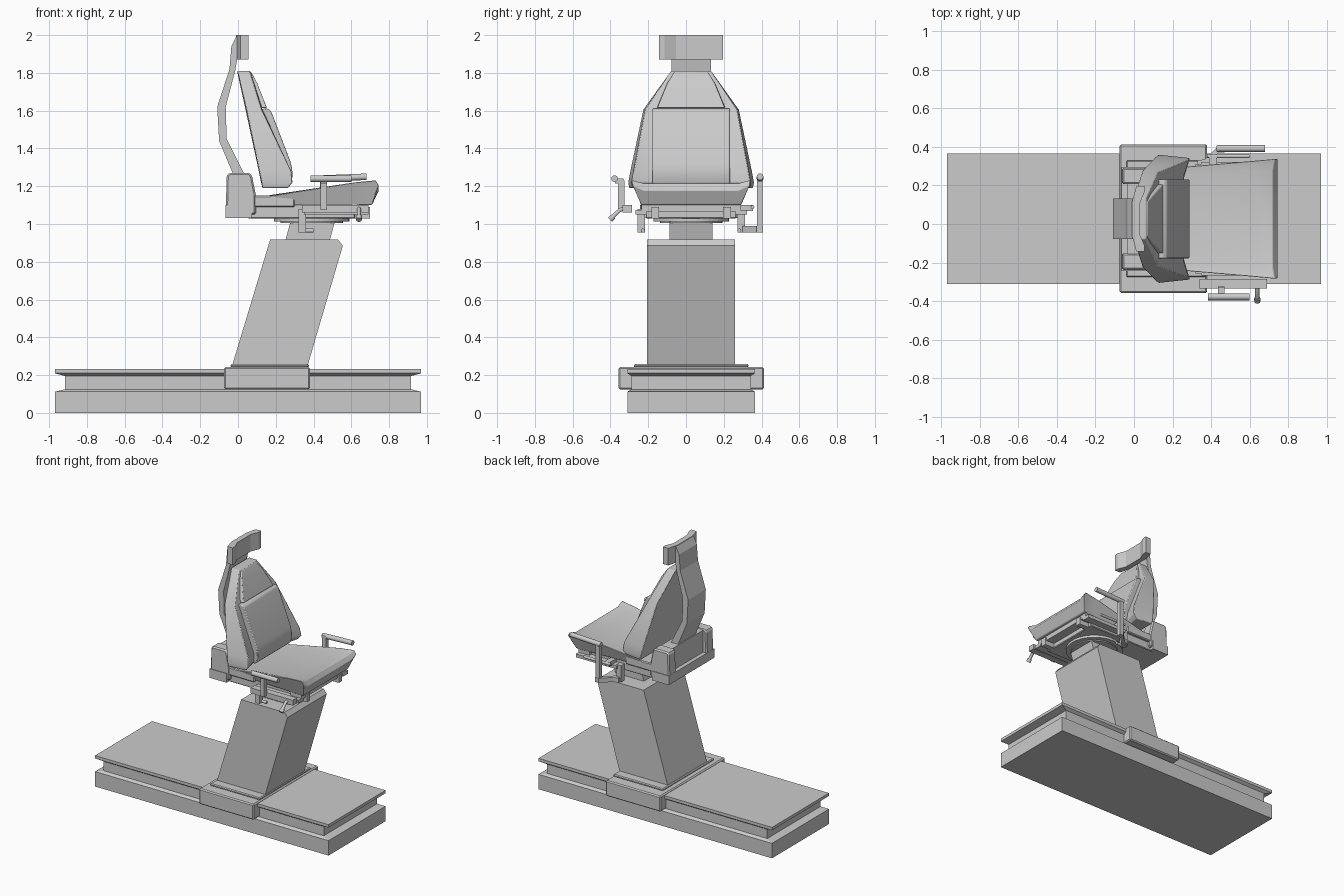
import bpy, bmesh
from mathutils import Vector

if "Cube" in bpy.data.objects:
    bpy.data.objects.remove(bpy.data.objects["Cube"])

YC = 0.027  # symmetry plane of the main body


def make(name, verts, faces, bevel=0, smooth=False, segs=2):
    me = bpy.data.meshes.new(name)
    me.from_pydata(verts, [], faces)
    bm = bmesh.new()
    bm.from_mesh(me)
    bmesh.ops.recalc_face_normals(bm, faces=bm.faces)
    bm.to_mesh(me)
    bm.free()
    ob = bpy.data.objects.new(name, me)
    bpy.context.collection.objects.link(ob)
    if bevel:
        m = ob.modifiers.new("bevel", 'BEVEL')
        m.width, m.segments, m.limit_method = bevel, segs, 'ANGLE'
    if smooth:
        bpy.ops.object.select_all(action='DESELECT')
        ob.select_set(True)
        bpy.context.view_layer.objects.active = ob
        bpy.ops.object.shade_smooth_by_angle()
    return ob


def rings(name, secs, **kw):
    """Skin a list of equal-length closed rings and cap both ends."""
    n = len(secs[0])
    verts = [p for s in secs for p in s]
    faces = [tuple(range(n)), tuple(range((len(secs) - 1) * n, len(secs) * n))]
    for k in range(len(secs) - 1):
        for i in range(n):
            j = (i + 1) % n
            faces.append((k * n + i, k * n + j, k * n + n + j, k * n + n + i))
    return make(name, verts, faces, **kw)


def loft(name, halves, **kw):
    """Loft half sections (x, half width, z), mirrored about the middle."""
    return rings(name, [[(x, YC + y, z) for x, y, z in h] +
                        [(x, YC - y, z) for x, y, z in reversed(h)] for h in halves], **kw)


def prism(name, prof, y0, y1, **kw):
    return rings(name, [[(x, y, z) for x, z in prof] for y in (y0, y1)], **kw)


def box(name, x0, x1, y0, y1, z0, z1, **kw):
    return prism(name, [(x0, z0), (x1, z0), (x1, z1), (x0, z1)], y0, y1, **kw)


def rod(name, path, r, sides=16):
    cu = bpy.data.curves.new(name, 'CURVE')
    cu.dimensions = '3D'
    cu.bevel_depth, cu.bevel_resolution, cu.use_fill_caps = r, sides // 4 - 1, True
    sp = cu.splines.new('POLY')
    sp.points.add(len(path) - 1)
    for p, c in zip(sp.points, path):
        p.co = (*c, 1)
        
    ob = bpy.data.objects.new(name, cu)
    bpy.context.collection.objects.link(ob)
    return ob


# floor rail with a groove running all round
loft("floor_rail", [[(-a, b, z), (a, b, z)] for a, b, z in [
    (.97, .338, 0), (.97, .338, .112), (.915, .316, .125), (.915, .316, .195),
    (.97, .338, .21), (.97, .338, .232)]])

# sliding carriage and column
box("carriage", -.075, .38, YC - .385, YC + .385, .125, .242, bevel=.008, segs=1)
box("carriage_plate", -.04, .375, YC - .303, YC + .303, .24, .258, bevel=.006, segs=1)
prism("column", [(-.03, .255), (.37, .255), (.555, .885), (.53, .917), (.17, .917)],
      YC - .233, YC + .233)
prism("neck", [(.25, .91), (.485, .91), (.515, 1.02), (.28, 1.02)], YC - .114, YC + .114)

# swivel discs
for i, (r, z0, z1) in enumerate([(.2, 1.012, 1.035), (.165, 1.004, 1.02)]):
    bm = bmesh.new()
    bmesh.ops.create_cone(bm, cap_ends=True, segments=40, radius1=r, radius2=r, depth=z1 - z0)
    bmesh.ops.translate(bm, verts=bm.verts, vec=Vector((.39, YC, (z0 + z1) / 2)))
    me = bpy.data.meshes.new("swivel_disc")
    bm.to_mesh(me)
    bm.free()
    bpy.context.collection.objects.link(bpy.data.objects.new("swivel_disc", me))

# seat frame
box("seat_frame", .05, .62, YC - .24, YC + .24, 1.03, 1.105, bevel=.005, segs=1)
box("seat_frame_front", .6, .69, YC - .262, YC + .262, 1.065, 1.105)
box("seat_frame_rear", .06, .3, YC - .262, YC + .262, 1.09, 1.15, bevel=.006, segs=1)
for s in (-1, 1):
    y = YC + s * .19
    box("frame_lug", .6, .7, y - .02, y + .02, 1.03, 1.09)

# seat cushion with raised side bolsters
loft("seat_cushion", [
    [(.15, .24, 1.10), (.15, .262, 1.145), (.15, .225, 1.15)],
    [(.62, .262, 1.10), (.62, .302, 1.222), (.62, .25, 1.205)],
    [(.705, .265, 1.10), (.73, .312, 1.232), (.72, .25, 1.215)],
    [(.712, .262, 1.105), (.745, .312, 1.205), (.745, .25, 1.18)],
], bevel=.007, smooth=True)

# backrest shell with wings
loft("backrest", [
    [(-.005, .09, 1.81), (0, .106, 1.81), (.06, .106, 1.81), (.065, .09, 1.81)],
    [(.04, .1, 1.605), (.045, .253, 1.605), (.125, .245, 1.605), (.13, .2, 1.605)],
    [(.11, .12, 1.28), (.112, .322, 1.28), (.283, .305, 1.28), (.255, .212, 1.28)],
    [(.122, .12, 1.22), (.125, .333, 1.22), (.29, .315, 1.22), (.26, .212, 1.22)],
    [(.13, .12, 1.19), (.13, .328, 1.19), (.265, .31, 1.19), (.24, .205, 1.19)],
], bevel=.005, smooth=True)
loft("upper_back_pad", [
    [(.02, .088, 1.805), (.07, .088, 1.805)],
    [(.05, .13, 1.745), (.102, .125, 1.745)],
    [(.09, .185, 1.615), (.153, .178, 1.615)]], bevel=.004, smooth=True)
prism("lumbar_pad", [(.08, 1.605), (.155, 1.612), (.172, 1.602), (.182, 1.58), (.278, 1.33),
                     (.287, 1.29), (.288, 1.25), (.28, 1.215), (.265, 1.2), (.17, 1.2)],
      YC - .205, YC + .205, bevel=.006, smooth=True)

# headrest and its bent support
loft("headrest", [[(-.01, .09, z), (.012, .169, z), (.055, .169, z), (.055, .14, z),
                   (.03, .08, z)] for z in (1.872, 2.0)])
prism("back_strut", [(-.005, 2.0), (-.035, 1.94), (-.045, 1.82), (-.11, 1.62), (-.1, 1.44),
                     (-.02, 1.25), (.04, 1.25), (-.06, 1.45), (-.065, 1.62), (-.015, 1.81),
                     (-.005, 1.87)], YC - .105, YC + .105)

# rear bracket that holds the strut
for s in (-1, 1):
    prism("bracket_cheek", [(-.065, 1.05), (-.06, 1.26), (-.045, 1.27), (.065, 1.27),
                            (.075, 1.25), (.095, 1.15), (.095, 1.05)],
          YC + s * .18, YC + s * .265, bevel=.012, segs=1)
box("bracket_base", -.065, .075, YC - .27, YC + .27, 1.032, 1.1)
box("strut_socket", -.035, .06, YC - .19, YC + .19, 1.09, 1.265)

# hanging legs with small knobs on both sides
for s in (-1, 1):
    y = YC + s * .265
    box("hanging_leg", .32, .36, y - .02, y + .02, .955, 1.08)
    rod("leg_knob", [(.35, y - s * .01, .965), (.4, y - s * .01, .965)], .011)
    box("side_rail", .35, .69, y - .03, y + .03, 1.05, 1.075)

# control handle, far side
rings("handle_link", [[(x, y - .018, .956), (x, y + .018, .956), (x, y + .018, .99),
                       (x, y - .018, .99)] for x, y in [(.33, .31), (.37, .32), (.44, .39), (.47, .39)]])
box("handle_post", .435, .47, .375, .405, .956, 1.25)
rod("handle_grip", [(.43, .392, 1.24), (.68, .392, 1.25)], .018)
rod("side_lever", [(.38, .352, 1.09), (.6, .352, 1.09)], .01)
box("lever_mount", .39, .43, .27, .355, 1.07, 1.1)

# control handle, near side
box("control_rail", .34, .69, -.335, -.285, 1.06, 1.1)
box("control_post", .437, .47, -.36, -.325, 1.075, 1.23)
box("grip_mount", .437, .47, -.375, -.33, 1.215, 1.24)
rod("control_grip", [(.385, -.378, 1.24), (.6, -.378, 1.24)], .018)
rod("joystick", [(.64, -.31, 1.085), (.64, -.35, 1.075), (.64, -.395, 1.03)], .011)
rod("joystick_knob", [(.64, -.385, 1.04), (.64, -.402, 1.022)], .016)
